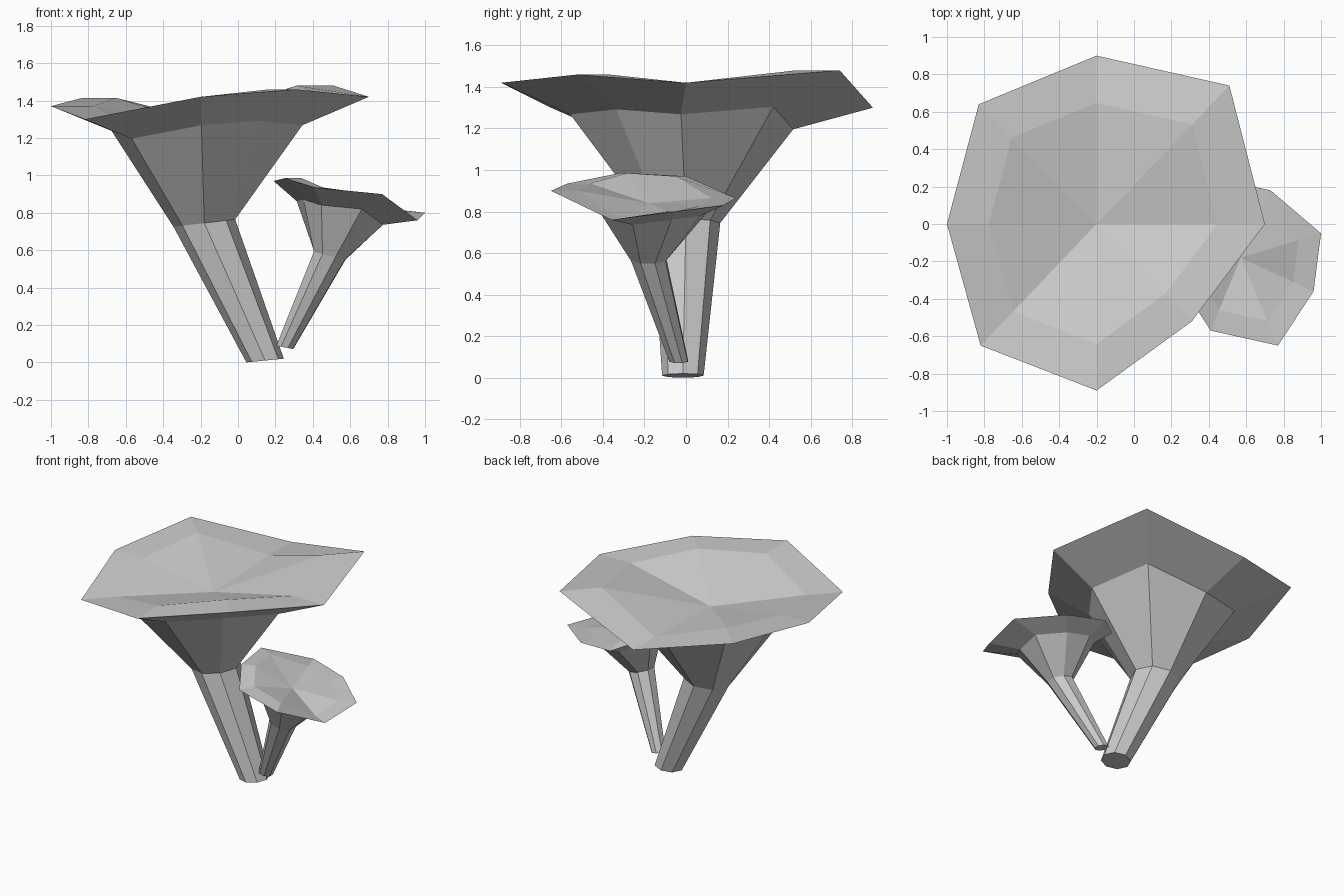
import bpy, bmesh
from math import sin, cos, radians
from mathutils import Vector

if "Cube" in bpy.data.objects:
    bpy.data.objects.remove(bpy.data.objects["Cube"])

SIDES = 8

grey = bpy.data.materials.new("pale_grey")
grey.use_nodes = True
colour = (0.6, 0.6, 0.6, 1)
grey.diffuse_color = colour
grey.node_tree.nodes["Principled BSDF"].inputs["Base Color"].default_value = colour


def tilted_ring(centre, radius, slope, turn):
    """Octagon around a stem, tipped along x."""
    ring = []
    for i in range(SIDES):
        a = radians(turn + i * 360 / SIDES)
        off = Vector((cos(a), sin(a), slope * cos(a))) * radius
        ring.append(Vector(centre) + off)
    return ring


def scaled_ring(rim, pivot, factor):
    """Rim pulled towards a pivot point."""
    return [Vector(pivot).lerp(p, factor) for p in rim]


def funnel_mushroom(name, rim, dip, pivot, neck, base):
    rim = [Vector(p) for p in rim]
    # flat lip: inner ring keeps the height of the rim
    lip = [Vector((*Vector(dip).lerp(p, 0.72).xy, p.z)) for p in rim]
    gills = scaled_ring(rim, pivot, 0.6)
    rings = [base, neck, gills, rim, lip]

    bm = bmesh.new()
    loops = [[bm.verts.new(p) for p in ring] for ring in rings]
    bm.faces.new(loops[0][::-1])
    for low, high in zip(loops, loops[1:]):
        for i in range(SIDES):
            j = (i + 1) % SIDES
            bm.faces.new((low[i], low[j], high[j], high[i]))
    # sunken centre of the cap
    middle = bm.verts.new(dip)
    for i in range(SIDES):
        bm.faces.new((loops[-1][i], loops[-1][(i + 1) % SIDES], middle))
    bmesh.ops.recalc_face_normals(bm, faces=bm.faces)

    mesh = bpy.data.meshes.new(name)
    bm.to_mesh(mesh)
    bm.free()
    mesh.materials.append(grey)
    obj = bpy.data.objects.new(name, mesh)
    bpy.context.collection.objects.link(obj)


# large mushroom, rim runs counter-clockwise from the left side
funnel_mushroom(
    "large_mushroom",
    rim=[(0.70, 0, 1.42), (0.51, 0.74, 1.48), (-0.2, 0.9, 1.30), (-0.83, 0.64, 1.415),
         (-1, 0, 1.37), (-0.82, -0.65, 1.30), (-0.2, -0.89, 1.42), (0.31, -0.52, 1.46)],
    dip=(-0.2, 0, 1.275),
    pivot=(-0.19, -0.06, 1.04),
    neck=tilted_ring((-0.18, 0, 0.745), 0.165, 0.12, 0),
    base=tilted_ring((0.145, -0.015, 0.01), 0.1, 0.1, 0))

# small mushroom leaning out beside it
funnel_mushroom(
    "small_mushroom",
    rim=[(1, -0.05, 0.80), (0.73, 0.18, 0.83), (0.45, 0.24, 0.865), (0.19, 0, 0.97),
         (0.25, -0.32, 0.985), (0.41, -0.57, 0.935), (0.77, -0.65, 0.90), (0.96, -0.36, 0.76)],
    dip=(0.57, -0.18, 0.84),
    pivot=(0.5, -0.1, 0.70),
    neck=tilted_ring((0.49, -0.18, 0.57), 0.09, -0.25, 20),
    base=tilted_ring((0.25, -0.035, 0.08), 0.048, -0.2, 20))
